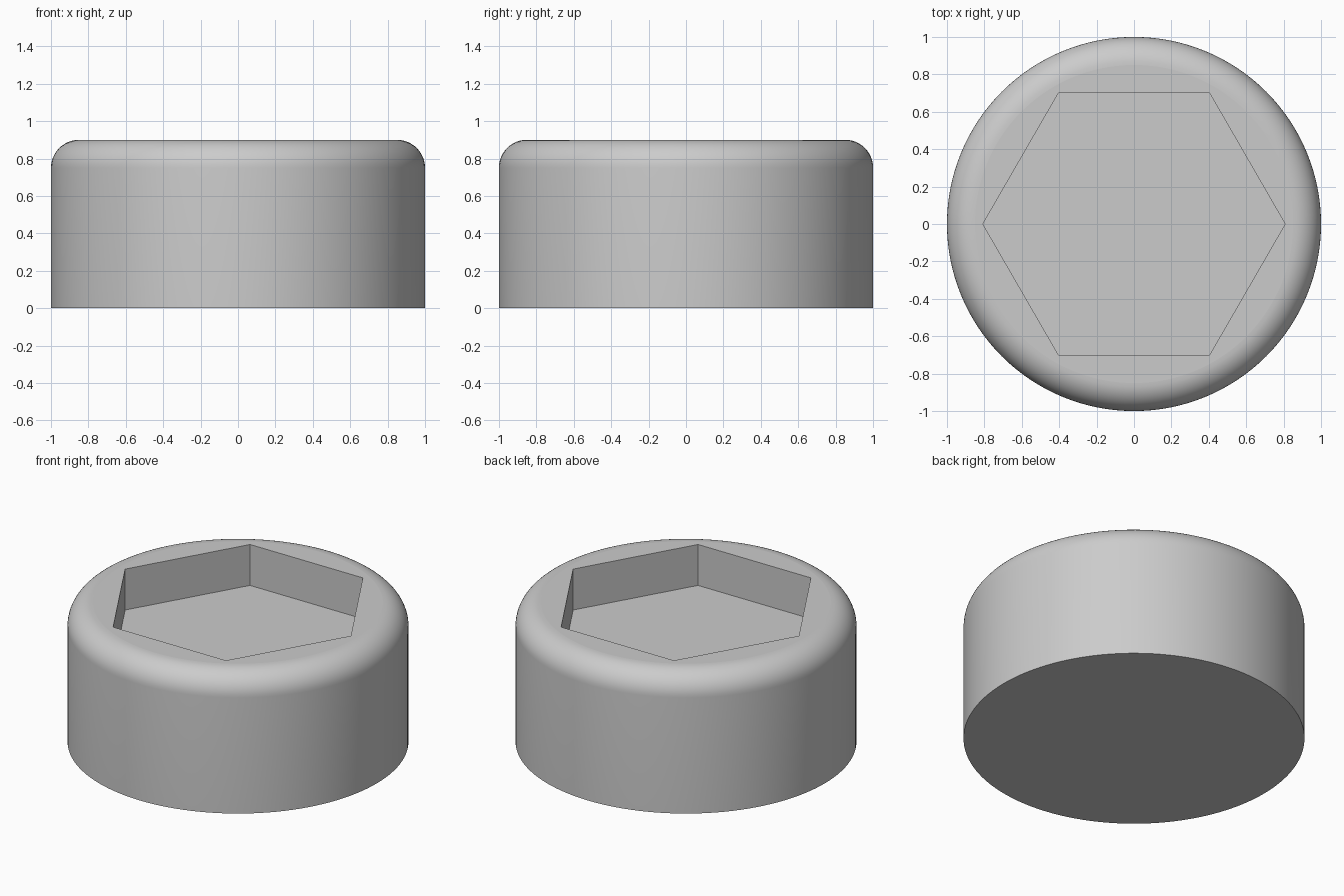
import bpy
import bmesh
import math
from mathutils import Vector, Matrix

cube = bpy.data.objects.get("Cube")
if cube:
    bpy.data.objects.remove(cube, do_unlink=True)

RADIUS, HEIGHT, FILLET = 1.0, 0.9, 0.15
HEX_RADIUS, POCKET_DEPTH = 0.808, 0.265
SIDES, ARC_STEPS = 128, 12

# Plain grey material
grey = bpy.data.materials.new("plain grey")
grey.use_nodes = True
colour = (0.6, 0.6, 0.6, 1)
grey.diffuse_color = colour
grey.node_tree.nodes["Principled BSDF"].inputs["Base Color"].default_value = colour


def add_object(name, bm):
    bmesh.ops.recalc_face_normals(bm, faces=bm.faces)
    mesh = bpy.data.meshes.new(name)
    bm.to_mesh(mesh)
    bm.free()
    mesh.materials.append(grey)
    obj = bpy.data.objects.new(name, mesh)
    bpy.context.collection.objects.link(obj)
    return obj


# Round body: lathe a wall with a rounded shoulder, then cap both ends
bm = bmesh.new()
profile = [Vector((RADIUS, 0, 0))]
for i in range(ARC_STEPS + 1):
    a = math.pi / 2 * i / ARC_STEPS
    profile.append(Vector((RADIUS - FILLET + FILLET * math.cos(a), 0,
                           HEIGHT - FILLET + FILLET * math.sin(a))))
verts = [bm.verts.new(p) for p in profile]
edges = [bm.edges.new(pair) for pair in zip(verts, verts[1:])]
bmesh.ops.spin(bm, geom=verts + edges, cent=(0, 0, 0), axis=(0, 0, 1),
               angle=math.tau, steps=SIDES)
bmesh.ops.remove_doubles(bm, verts=bm.verts, dist=0.0005)
rims = [e for e in bm.edges if e.is_boundary]
bmesh.ops.holes_fill(bm, edges=rims, sides=0)
body = add_object("socket_body", bm)

# Hexagonal pocket cutter, with corners on the x axis
bm = bmesh.new()
corners = [bm.verts.new((HEX_RADIUS * math.cos(math.tau * i / 6),
                         HEX_RADIUS * math.sin(math.tau * i / 6),
                         HEIGHT - POCKET_DEPTH)) for i in range(6)]
floor = bm.faces.new(corners)
top = bmesh.ops.extrude_face_region(bm, geom=[floor], use_keep_orig=True)["geom"]
bmesh.ops.translate(bm, vec=(0, 0, POCKET_DEPTH * 2),
                    verts=[v for v in top if isinstance(v, bmesh.types.BMVert)])
cutter = add_object("pocket_cutter", bm)
cutter.hide_render = True

# Cut the pocket
cut = body.modifiers.new("hex pocket", 'BOOLEAN')
cut.operation = 'DIFFERENCE'
cut.solver = 'EXACT'
cut.object = cutter
bpy.ops.object.select_all(action='DESELECT')
bpy.context.view_layer.objects.active = body
body.select_set(True)
bpy.ops.object.modifier_apply(modifier=cut.name)
bpy.data.objects.remove(cutter, do_unlink=True)

# Smooth wall and shoulder, flat level faces
bpy.ops.object.shade_smooth_by_angle(angle=math.radians(30))
for face in body.data.polygons:
    if abs(face.normal.z) > 0.9999:
        face.use_smooth = False
